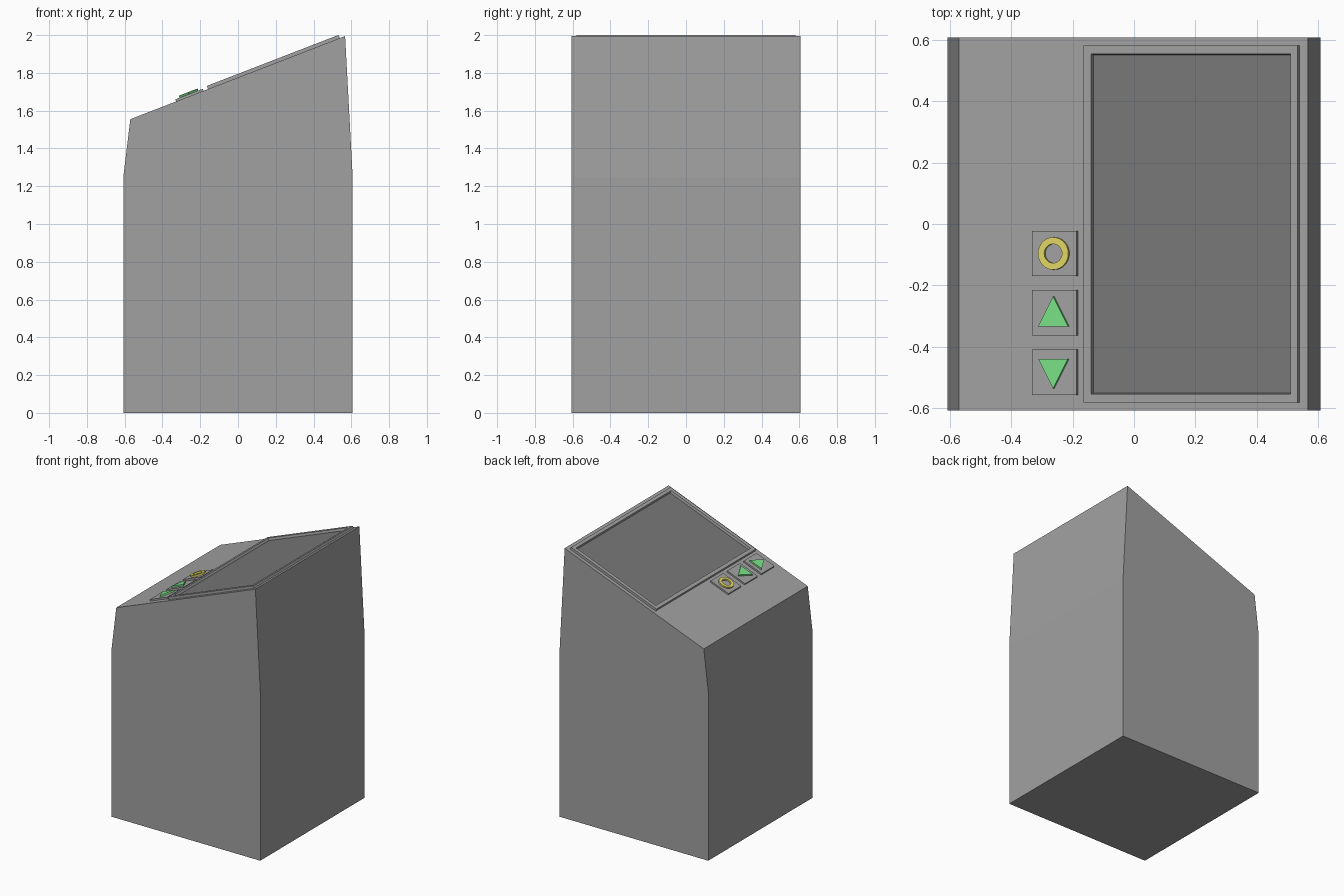
import bpy, bmesh, math
from mathutils import Matrix, Vector

if "Cube" in bpy.data.objects:
    bpy.data.objects.remove(bpy.data.objects["Cube"])

# Sloped console plane: u up the slope, v = world y, h = height off the surface
LOW, HIGH = Vector((-0.57, 0, 1.555)), Vector((0.567, 0, 1.995))
TILT = math.atan2(HIGH.z - LOW.z, HIGH.x - LOW.x)
SLOPE = Matrix.Translation(LOW) @ Matrix.Rotation(-TILT, 4, 'Y')


def paint(name, rgb):
    mat = bpy.data.materials.new(name)
    mat.diffuse_color = (*rgb, 1)
    mat.use_nodes = True
    mat.node_tree.nodes["Principled BSDF"].inputs["Base Color"].default_value = mat.diffuse_color
    return mat


def loft(name, loops, matrix, mat, closed=False):
    """Join equal-sized point loops; cap the ends, or join last to first."""
    bm = bmesh.new()
    rows = [[bm.verts.new(matrix @ Vector(p)) for p in loop] for loop in loops]
    n = len(rows[0])
    pairs = list(zip(rows, rows[1:])) + ([(rows[-1], rows[0])] if closed else [])
    for a, b in pairs:
        for i in range(n):
            j = (i + 1) % n
            bm.faces.new((a[i], a[j], b[j], b[i]))
    if not closed:
        bm.faces.new(rows[0])
        bm.faces.new(rows[-1])
    bmesh.ops.recalc_face_normals(bm, faces=bm.faces)
    me = bpy.data.meshes.new(name)
    bm.to_mesh(me)
    bm.free()
    ob = bpy.data.objects.new(name, me)
    bpy.context.collection.objects.link(ob)
    me.materials.append(mat)
    return ob


def rect(u0, u1, v0, v1, h):
    return [(u0, v0, h), (u1, v0, h), (u1, v1, h), (u0, v1, h)]


def circle(u, v, r, h, n=32):
    return [(u + r * math.cos(2 * math.pi * i / n),
             v + r * math.sin(2 * math.pi * i / n), h) for i in range(n)]


grey = paint("casing_grey", (0.358, 0.358, 0.358))
dark = paint("dark_screen", (0.187, 0.187, 0.187))
yellow = paint("yellow", (0.76, 0.68, 0.13))
green = paint("green", (0.195, 0.76, 0.244))

# Cabinet body: side profile extruded across the depth
profile = [(-0.607, 0), (0.607, 0), (0.607, 1.25), (HIGH.x, HIGH.z),
           (LOW.x, LOW.z), (-0.607, 1.25)]
loft("cabinet_body", [[(x, y, z) for x, z in profile] for y in (-0.607, 0.607)],
     Matrix.Identity(4), grey)

# Raised screen frame and the dark screen inside it
loft("screen_frame", [
    rect(0.441, 1.189, -0.581, 0.581, -0.004),
    rect(0.441, 1.189, -0.581, 0.581, 0.018),
    rect(0.468, 1.165, -0.554, 0.554, 0.018),
    rect(0.471, 1.162, -0.549, 0.549, -0.004)], SLOPE, grey, closed=True)
loft("screen", [rect(0.465, 1.168, -0.556, 0.556, h) for h in (-0.003, 0.001)],
     SLOPE, dark)

# Button plates
U = 0.3375
ROWS = {"ring": -0.096, "up": -0.289, "down": -0.483}
for key, v in ROWS.items():
    loft(key + "_button_plate",
         [rect(U - 0.078, U + 0.078, v - 0.074, v + 0.074, h) for h in (-0.003, 0.012)],
         SLOPE, grey)

# Ring symbol
v = ROWS["ring"]
loft("ring_symbol", [circle(U, v, r, h) for r, h in
                     ((0.053, 0.010), (0.053, 0.023), (0.031, 0.023), (0.031, 0.010))],
     SLOPE, yellow, closed=True)

# Arrow symbols
for key, s in (("up", 1), ("down", -1)):
    v = ROWS[key]
    loft(key + "_arrow_symbol",
         [[(U - 0.052, v - 0.044 * s, h), (U + 0.052, v - 0.044 * s, h),
           (U, v + 0.053 * s, h)] for h in (0.010, 0.023)], SLOPE, green)
